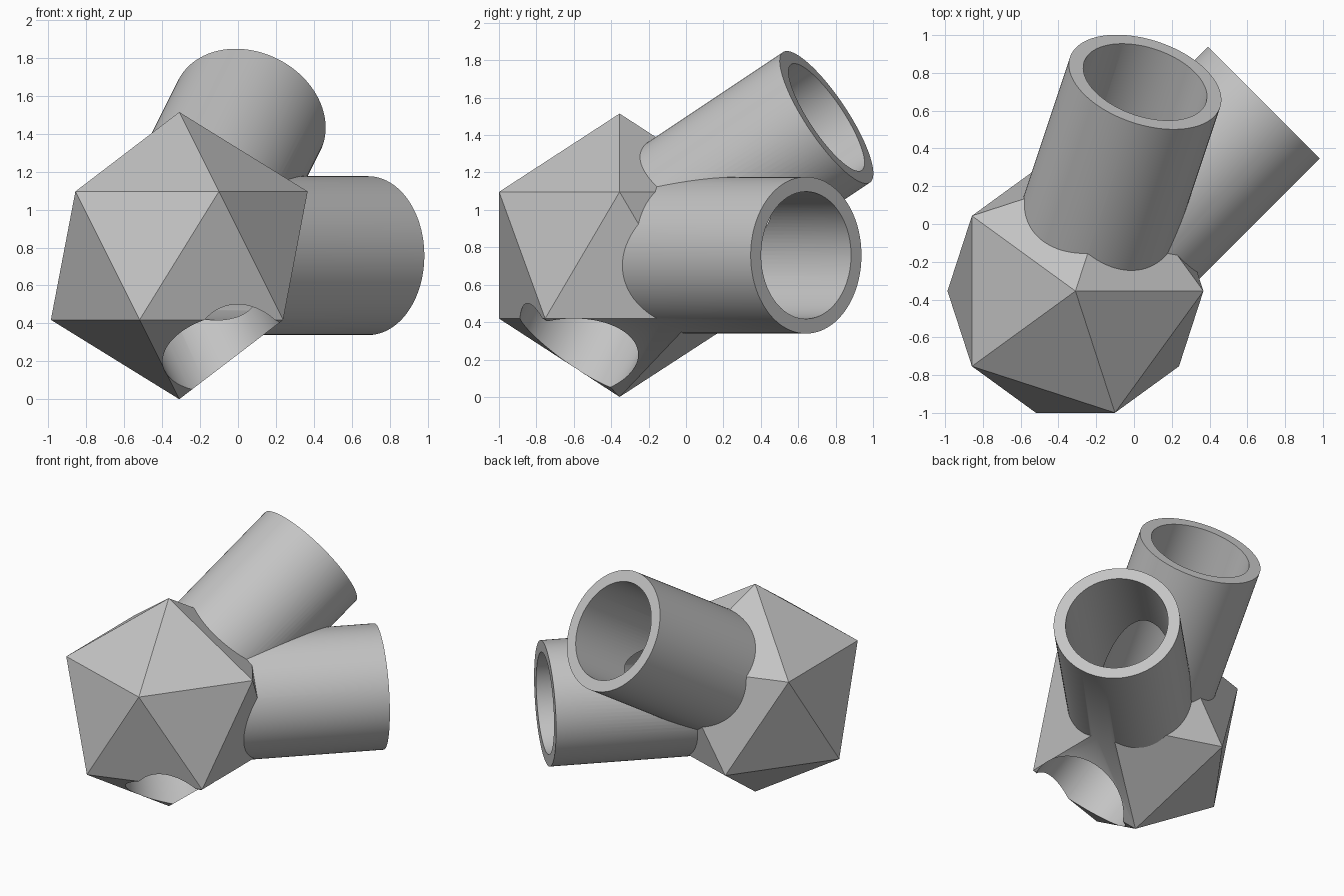
import bpy
import bmesh
from math import cos, sin, pi, sqrt
from mathutils import Vector

if "Cube" in bpy.data.objects:
    bpy.data.objects.remove(bpy.data.objects["Cube"], do_unlink=True)

HUB_RADIUS = 0.7575
CENTRE = Vector((-0.31, -0.355, HUB_RADIUS))
OUTER, INNER = 0.419, 0.34

# One plain grey material
grey = bpy.data.materials.new("plain_grey")
grey.use_nodes = True
colour = (0.55, 0.55, 0.55, 1)
grey.diffuse_color = colour
grey.node_tree.nodes["Principled BSDF"].inputs["Base Color"].default_value = colour


def add_object(name, bm):
    mesh = bpy.data.meshes.new(name)
    bmesh.ops.recalc_face_normals(bm, faces=bm.faces)
    bm.to_mesh(mesh)
    bm.free()
    mesh.materials.append(grey)
    obj = bpy.data.objects.new(name, mesh)
    bpy.context.collection.objects.link(obj)
    obj.location = CENTRE
    return obj


def add_rod(name, direction, radius, length):
    """Solid cylinder running from the hub centre outwards."""
    bm = bmesh.new()
    bmesh.ops.create_cone(bm, cap_ends=True, segments=96,
                          radius1=radius, radius2=radius, depth=length)
    bmesh.ops.translate(bm, verts=bm.verts, vec=(0, 0, length / 2))
    rod = add_object(name, bm)
    rod.rotation_mode = "QUATERNION"
    rod.rotation_quaternion = Vector(direction).to_track_quat("Z", "Y")
    return rod


def combine(target, other, operation):
    """Apply a boolean and discard the helper."""
    other.hide_render = True
    mod = target.modifiers.new(other.name, "BOOLEAN")
    mod.operation = operation
    mod.solver = "EXACT"
    mod.object = other
    bpy.ops.object.modifier_apply(modifier=mod.name)
    bpy.data.objects.remove(other, do_unlink=True)


# Twenty-sided hub: two poles and two staggered rings of five
bm = bmesh.new()
ring, height = HUB_RADIUS * 2 / sqrt(5), HUB_RADIUS / sqrt(5)
for side, turn in ((1, 0), (-1, pi / 5)):
    bm.verts.new((0, 0, side * HUB_RADIUS))
    for i in range(5):
        a = turn + i * 2 * pi / 5
        bm.verts.new((ring * cos(a), ring * sin(a), side * height))
bmesh.ops.convex_hull(bm, input=bm.verts)
hub = add_object("pipe_hub", bm)

bpy.ops.object.select_all(action="DESELECT")
bpy.context.view_layer.objects.active = hub
hub.select_set(True)

# Pipes joined to the hub
upper, level, lower = (1, 3, 2), (1, 1, 0), (1, -1, -2)
combine(hub, add_rod("upper_pipe", upper, OUTER, 1.38), "UNION")
combine(hub, add_rod("level_pipe", level, OUTER, 1.41), "UNION")

# Bores meeting at the centre, one leaving through the underside
for name, direction in (("upper_bore", upper), ("level_bore", level), ("lower_bore", lower)):
    combine(hub, add_rod(name, direction, INNER, 1.6), "DIFFERENCE")

# Round walls smooth, hub facets and rims crisp
bpy.ops.object.shade_smooth_by_angle(angle=pi / 6)
